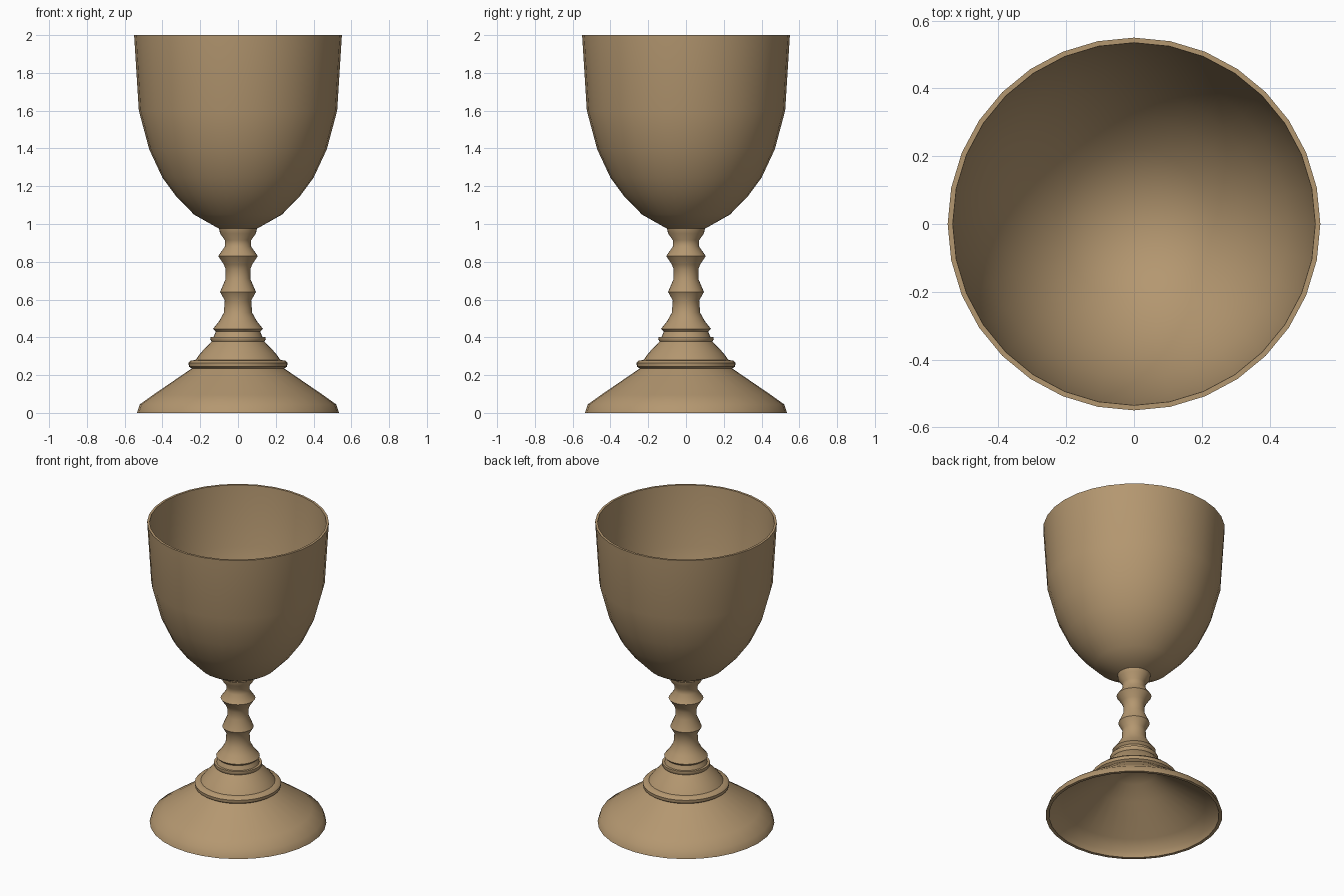
import bpy, bmesh, math

if "Cube" in bpy.data.objects:
    bpy.data.objects.remove(bpy.data.objects["Cube"], do_unlink=True)

SIDES = 32

wood = bpy.data.materials.new("warm_tan")
wood.use_nodes = True
colour = (0.456, 0.31, 0.162, 1)
wood.diffuse_color = colour
wood.node_tree.nodes["Principled BSDF"].inputs["Base Color"].default_value = colour


def lathe(name, profile):
    """Spin a (radius, height) profile round the z axis."""
    bm = bmesh.new()
    verts = [bm.verts.new((0, -r, z)) for r, z in profile]
    edges = [bm.edges.new(pair) for pair in zip(verts, verts[1:])]
    bmesh.ops.spin(bm, geom=verts + edges, cent=(0, 0, 0), axis=(0, 0, 1),
                   angle=math.tau, steps=SIDES, use_duplicate=False)
    bmesh.ops.remove_doubles(bm, verts=bm.verts, dist=0.0005)
    bmesh.ops.recalc_face_normals(bm, faces=bm.faces)
    mesh = bpy.data.meshes.new(name)
    bm.to_mesh(mesh)
    bm.free()
    mesh.materials.append(wood)
    obj = bpy.data.objects.new(name, mesh)
    bpy.context.collection.objects.link(obj)
    bpy.ops.object.select_all(action="DESELECT")
    obj.select_set(True)
    bpy.context.view_layer.objects.active = obj
    bpy.ops.object.shade_smooth_by_angle(angle=math.radians(40))
    return obj


# Cup: outer wall, thin rim, then the hollow inside
lathe("bowl", [
    (0, 0.975), (0.1, 0.975), (0.233, 1.05), (0.33, 1.15), (0.4, 1.245),
    (0.47, 1.395), (0.525, 1.6), (0.55, 2), (0.535, 2), (0.51, 1.6),
    (0.455, 1.4), (0.387, 1.255), (0.317, 1.162), (0.223, 1.065),
    (0.1, 0.995), (0, 0.99)])

# Turned stem with two beads and a flared collar
lathe("stem", [
    (0, 0.976), (0.1, 0.976), (0.095, 0.95), (0.07, 0.915), (0.07, 0.88),
    (0.105, 0.83), (0.075, 0.785), (0.065, 0.76), (0.065, 0.71),
    (0.095, 0.64), (0.07, 0.595), (0.075, 0.53), (0.1, 0.485),
    (0.132, 0.445), (0.118, 0.43), (0.13, 0.4), (0, 0.4)])

# Hollow foot with a moulded ring halfway up
lathe("foot", [
    (0, 0.402), (0.145, 0.402), (0.147, 0.39), (0.14, 0.378), (0.2, 0.315),
    (0.225, 0.28), (0.25, 0.277), (0.262, 0.265), (0.26, 0.245),
    (0.245, 0.235), (0.45, 0.095), (0.52, 0.045), (0.535, 0), (0.515, 0),
    (0.502, 0.035), (0.435, 0.083), (0.23, 0.222), (0.13, 0.29), (0, 0.34)])
